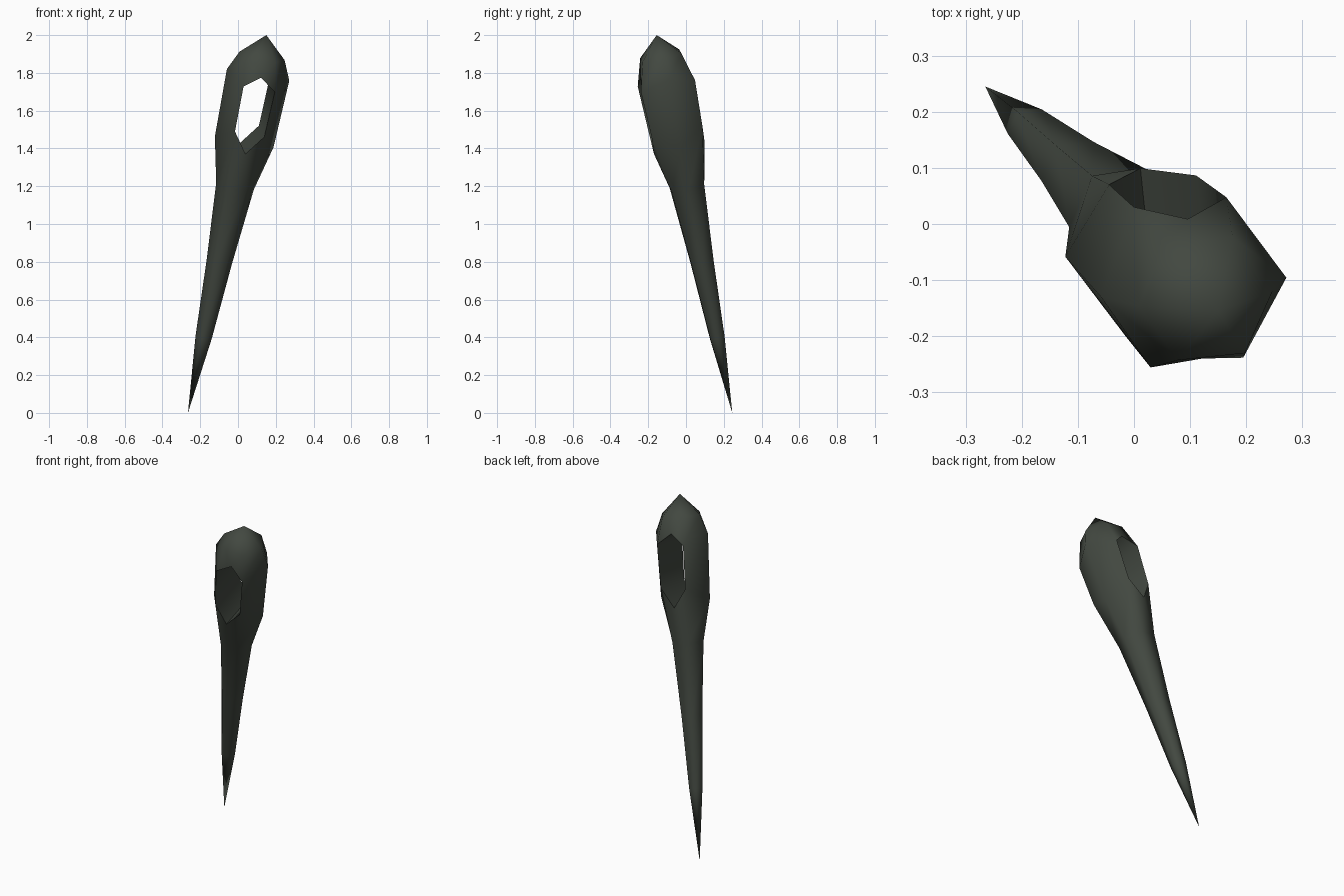
import bpy
import bmesh
from math import sin, cos, radians
from mathutils import Vector

cube = bpy.data.objects.get("Cube")
if cube:
    bpy.data.objects.remove(cube, do_unlink=True)

TIP = Vector((-0.265, 0.245, 0.0))
TOP = Vector((0.15, -0.155, 2.0))
AXIS = TOP - TIP
TURN = 6          # rotation of the hexagonal section

bm = bmesh.new()


def point(z, radius, angle):
    """Vertex around the leaning axis, on a ring square to that axis."""
    a = radians(angle)
    off = Vector((radius * cos(a), radius * sin(a), 0))
    off.z = -(off.x * AXIS.x + off.y * AXIS.y) / AXIS.z
    return bm.verts.new(TIP + AXIS * (z / AXIS.z) + off)


def ring(z, radius, shift=0.0):
    """Hexagon ring; shift moves the corners beside the eye along the axis."""
    return [point(z + (0 if k % 3 == 0 else shift), radius, TURN + 60 * k)
            for k in range(6)]


# Shaft, eye and crown rings
shaft = [ring(0.4, 0.043), ring(0.8, 0.067), ring(1.2, 0.1)]
eye_low = ring(1.435, 0.156, 0.07)
eye_high = ring(1.79, 0.166, -0.045)
crown = ring(1.89, 0.12)
tip = bm.verts.new(TIP)
apex = bm.verts.new(TOP)

# Pointed ends and shaft sides
for k in range(6):
    n = (k + 1) % 6
    bm.faces.new((tip, shaft[0][n], shaft[0][k]))
    bm.faces.new((apex, crown[k], crown[n]))
    for a, b in zip(shaft, shaft[1:]):
        bm.faces.new((a[k], a[n], b[n], b[k]))

# Solid sides of the eye
neck = shaft[-1]
for k in (0, 2, 3, 5):
    n = (k + 1) % 6
    for a, b in ((neck, eye_low), (eye_low, eye_high), (eye_high, crown)):
        bm.faces.new((a[k], a[n], b[n], b[k]))

# Front and back openings, pointed at top and bottom
rims = []
for k in (1, 4):
    n = k + 1
    bottom = point(1.40, 0.135, TURN + 60 * k + 30)
    top = point(1.802, 0.125, TURN + 60 * k + 30)
    bm.faces.new((neck[k], bottom, eye_low[k]))
    bm.faces.new((neck[k], neck[n], bottom))
    bm.faces.new((neck[n], eye_low[n], bottom))
    bm.faces.new((eye_high[k], top, crown[k]))
    bm.faces.new((top, crown[n], crown[k]))
    bm.faces.new((top, eye_high[n], crown[n]))
    rims.append([eye_low[k], bottom, eye_low[n], eye_high[n], top, eye_high[k]])

# Walls of the hole through the eye
back, front = rims
front = [front[i] for i in (2, 1, 0, 5, 4, 3)]
for i in range(6):
    j = (i + 1) % 6
    bm.faces.new((back[i], back[j], front[j], front[i]))

bmesh.ops.recalc_face_normals(bm, faces=bm.faces)
mesh = bpy.data.meshes.new("needle")
bm.to_mesh(mesh)
bm.free()
needle = bpy.data.objects.new("needle", mesh)
bpy.context.collection.objects.link(needle)

# Dark green-grey metal
color = (0.055, 0.065, 0.052, 1.0)
mat = bpy.data.materials.new("dark_green_grey")
mat.use_nodes = True
mat.diffuse_color = color
mat.node_tree.nodes["Principled BSDF"].inputs["Base Color"].default_value = color
mesh.materials.append(mat)

bpy.ops.object.select_all(action="DESELECT")
needle.select_set(True)
bpy.context.view_layer.objects.active = needle
bpy.ops.object.shade_smooth_by_angle(angle=radians(66))
